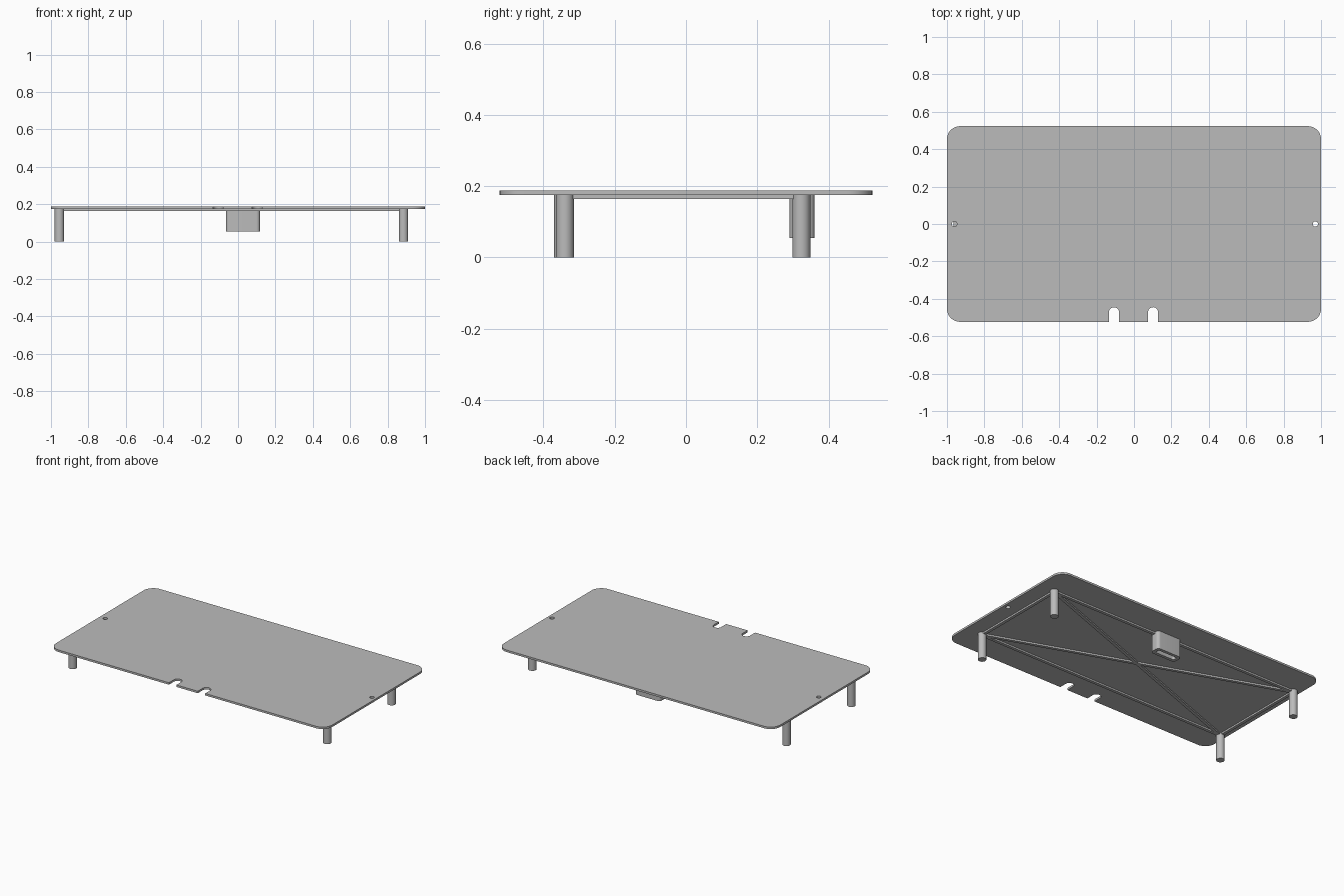
import bpy, bmesh, math
from mathutils import Vector

cube = bpy.data.objects.get("Cube")
if cube:
    bpy.data.objects.remove(cube, do_unlink=True)

grey = bpy.data.materials.new("plain grey")
grey.use_nodes = True
colour = (0.5, 0.5, 0.5, 1)
grey.diffuse_color = colour
grey.node_tree.nodes["Principled BSDF"].inputs["Base Color"].default_value = colour

PLATE_BOTTOM, PLATE_TOP = 0.175, 0.188
HALF_X, HALF_Y = 1.0, 0.523


def arc(cx, cy, r, start, end, steps=10):
    """Points on an arc, angles in degrees."""
    angles = [math.radians(start + (end - start) * i / steps) for i in range(steps + 1)]
    return [(cx + r * math.cos(a), cy + r * math.sin(a)) for a in angles]


def circle(cx, cy, r, steps=32):
    return arc(cx, cy, r, 0, 360, steps)[:-1]


def rounded_rect(cx, cy, hx, hy, r, front_edge=()):
    """Counter-clockwise outline; extra points may be set into the front edge."""
    x, y = hx - r, hy - r
    return (arc(cx - x, cy - y, r, 180, 270) + list(front_edge)
            + arc(cx + x, cy - y, r, 270, 360)
            + arc(cx + x, cy + y, r, 0, 90) + arc(cx - x, cy + y, r, 90, 180))


def extrude_outline(name, loops, z0, z1):
    """Solid from an outer outline and any hole outlines."""
    bm = bmesh.new()
    edges = []
    for loop in loops:
        verts = [bm.verts.new((x, y, z0)) for x, y in loop]
        edges += [bm.edges.new((verts[i - 1], v)) for i, v in enumerate(verts)]
    bmesh.ops.triangle_fill(bm, use_beauty=True, edges=edges, normal=(0, 0, 1))
    new = bmesh.ops.extrude_face_region(bm, geom=bm.faces[:], use_keep_orig=True)["geom"]
    bmesh.ops.translate(bm, vec=(0, 0, z1 - z0),
                        verts=[g for g in new if isinstance(g, bmesh.types.BMVert)])
    bmesh.ops.recalc_face_normals(bm, faces=bm.faces[:])
    mesh = bpy.data.meshes.new(name)
    bm.to_mesh(mesh)
    bm.free()
    mesh.materials.append(grey)
    obj = bpy.data.objects.new(name, mesh)
    bpy.context.collection.objects.link(obj)
    bpy.ops.object.select_all(action="DESELECT")
    obj.select_set(True)
    bpy.context.view_layer.objects.active = obj
    bpy.ops.object.shade_smooth_by_angle(angle=math.radians(35))
    return obj


# Cover plate with two open slots in the front edge and a hole at each end
slots = []
for x in (-0.107, 0.102):
    r = 0.027
    slots += [(x - r, -HALF_Y)] + arc(x, -0.472, r, 180, 0, 16) + [(x + r, -HALF_Y)]
extrude_outline("cover_plate",
                [rounded_rect(0, 0, HALF_X, HALF_Y, 0.07, slots),
                 circle(-0.96, 0, 0.014), circle(0.97, 0, 0.014)],
                PLATE_BOTTOM, PLATE_TOP)

# Round legs
legs = {"front_right": (-0.955, -0.345), "front_left": (0.885, -0.34),
        "back_left": (0.885, 0.324), "back_right": (-0.955, 0.324)}
for name, (x, y) in legs.items():
    extrude_outline(name + "_leg", [circle(x, y, 0.025)], 0, PLATE_BOTTOM)


# Stiffening ribs between the legs and across the middle
def rib(name, a, b, width=0.02):
    a, b = Vector(legs[a]), Vector(legs[b])
    along = (b - a).normalized()
    side = Vector((-along.y, along.x)) * width / 2
    a, b = a + along * 0.02, b - along * 0.02
    extrude_outline(name, [[tuple(p) for p in (a - side, b - side, b + side, a + side)]],
                    0.164, PLATE_BOTTOM)


rib("front_rib", "front_right", "front_left")
rib("back_rib", "back_right", "back_left")
rib("left_rib", "front_left", "back_left")
rib("right_rib", "front_right", "back_right")
rib("diagonal_rib_1", "front_right", "back_left")
rib("diagonal_rib_2", "front_left", "back_right")

# Hollow plug block under the back edge
extrude_outline("plug_block",
                [rounded_rect(0.027, 0.326, 0.091, 0.035, 0.02),
                 rounded_rect(0.027, 0.326, 0.07, 0.015, 0.012)],
                0.055, PLATE_BOTTOM)
